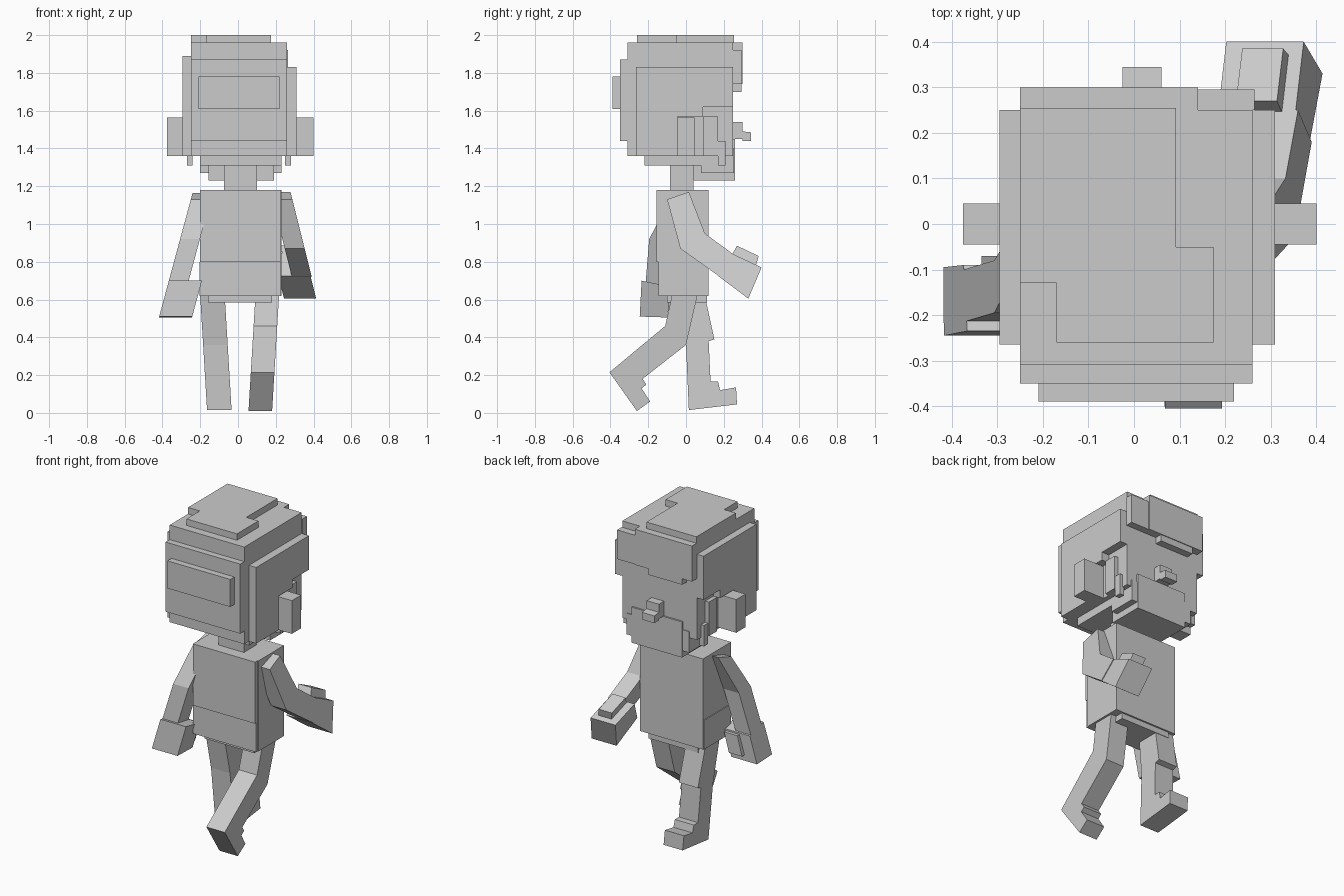
import bpy
import bmesh

cube = bpy.data.objects.get("Cube")
if cube:
    bpy.data.objects.remove(cube, do_unlink=True)

# One matte grey for the whole figure
grey = bpy.data.materials.new("plain grey")
grey.use_nodes = True
grey.diffuse_color = (0.6, 0.6, 0.6, 1)
grey.node_tree.nodes["Principled BSDF"].inputs["Base Color"].default_value = (0.6, 0.6, 0.6, 1)


def prism(name, profile, low, high, axis="x", lean=0.0):
    """Extrude a 2D profile along x (profile in y, z) or z (profile in x, y).
    Lean shifts x in proportion to height."""
    bm = bmesh.new()
    rings = []
    for d in (low, high):
        if axis == "x":
            pts = [(d + lean * b, a, b) for a, b in profile]
        else:
            pts = [(a, b, d) for a, b in profile]
        rings.append([bm.verts.new(p) for p in pts])
    lower, upper = rings
    bm.faces.new(lower)
    bm.faces.new(upper)
    n = len(profile)
    for i in range(n):
        j = (i + 1) % n
        bm.faces.new((lower[i], lower[j], upper[j], upper[i]))
    bmesh.ops.recalc_face_normals(bm, faces=bm.faces)
    mesh = bpy.data.meshes.new(name)
    bm.to_mesh(mesh)
    bm.free()
    mesh.materials.append(grey)
    obj = bpy.data.objects.new(name, mesh)
    bpy.context.collection.objects.link(obj)
    return obj


def box(name, x, y, z):
    """Axis-aligned block from (low, high) ranges."""
    corners = [(y[0], z[0]), (y[1], z[0]), (y[1], z[1]), (y[0], z[1])]
    return prism(name, corners, x[0], x[1])


# Head core and stepped jaw
box("skull", (-.25, .26), (-.31, .25), (1.36, 1.96))
box("skull_base", (-.20, .23), (-.22, .25), (1.31, 1.36))
box("jaw", (-.20, .23), (.08, .255), (1.27, 1.40))
box("chin", (-.155, .19), (.04, .26), (1.23, 1.45))

# Stepped hair crown
prism("hair_crown", [(-.25, -.13), (-.17, -.13), (-.17, -.26), (.175, -.26),
                     (.175, -.05), (.092, -.05), (.092, .255), (-.25, .255)],
      1.95, 2.0, axis="z")

# Hair at the back, in two raised steps
box("hair_back", (-.25, .26), (-.35, -.31), (1.44, 1.87))
box("hair_back_ridge", (-.21, .22), (-.39, -.35), (1.61, 1.78))

# Fringe over the forehead
box("fringe", (-.25, .14), (.25, .30), (1.74, 1.96))
box("fringe_corner", (.14, .265), (.25, .295), (1.74, 1.92))
box("fringe_tip", (-.18, .05), (.25, .295), (1.70, 1.74))

# Side hair, sideburns, cheeks and ears
side_hair = [(-.265, 1.36), (-.045, 1.36), (-.045, 1.57), (.09, 1.57), (.09, 1.62),
             (.25, 1.62), (.25, 1.83), (.21, 1.87), (-.265, 1.87)]
side_hair = [(y, min(z, 1.83)) for y, z in side_hair if y != .21]
prism("hair_side_left", side_hair, .26, .31)
prism("hair_side_right", [(y, z + .06 if z > 1.8 else z) for y, z in side_hair], -.295, -.25)
for label, inner, cheek, ear in (("left", .25, .285, .40), ("right", -.24, -.275, -.375)):
    box("sideburn_" + label, sorted((inner, cheek)), (.09, .17), (1.36, 1.57))
    box("cheek_" + label, sorted((inner, cheek - .15 * (cheek - inner))), (.17, .21), (1.31, 1.44))
    box("ear_" + label, sorted((inner, ear)), (-.045, .045), (1.36, 1.565))

# Nose with a protruding tip
prism("nose", [(.25, 1.45), (.30, 1.45), (.30, 1.44), (.345, 1.44), (.345, 1.485),
               (.30, 1.49), (.30, 1.54), (.25, 1.54)], -.025, .06)

# Neck and layered torso
box("neck", (-.075, .10), (-.085, .04), (1.15, 1.33))
box("torso", (-.20, .23), (-.13, .12), (.62, 1.18))
box("back_panel", (-.20, .225), (-.155, -.13), (.80, 1.18))
box("waist", (-.205, .225), (-.145, .115), (.62, .80))
box("hips", (-.16, .18), (-.10, .11), (.585, .64))

# Left arm, bent and swung forward
prism("left_arm", [(-.10, 1.13), (.015, 1.17), (.10, .95), (.25, .84), (.18, .72), (-.03, .87)],
      .465, .57, lean=-.25)
prism("left_hand", [(.17, .725), (.33, .605), (.40, .77), (.24, .845)], .395, .565, lean=-.25)
prism("left_thumb", [(.245, .84), (.27, .885), (.385, .83), (.37, .78)], .445, .535, lean=-.25)

# Right arm, hanging back
prism("right_arm", [(-.085, 1.13), (.03, 1.165), (-.08, .92), (-.10, .67), (-.215, .67), (-.195, .92)],
      -.555, -.45, lean=.27)
prism("right_hand", [(-.245, .51), (-.095, .505), (-.09, .67), (-.235, .70)], -.555, -.38, lean=.27)
prism("right_thumb", [(-.095, .54), (-.07, .54), (-.07, .66), (-.095, .66)], -.48, -.39, lean=.27)

# Left leg, pushing off behind with the heel raised
prism("left_leg", [(-.075, .62), (-.11, .46), (-.405, .215), (-.26, .01), (-.19, .06), (-.235, .13),
                   (-.21, .15), (-.23, .18), (0, .36), (.06, .62)], .055, .18, lean=.06)

# Right leg, stepping forward
prism("right_leg", [(-.04, .62), (0, .36), (.015, .015), (.27, .045), (.265, .135), (.18, .12),
                    (.17, .165), (.13, .165), (.12, .38), (.15, .39), (.10, .62)],
      -.163, -.033, lean=-.06)
